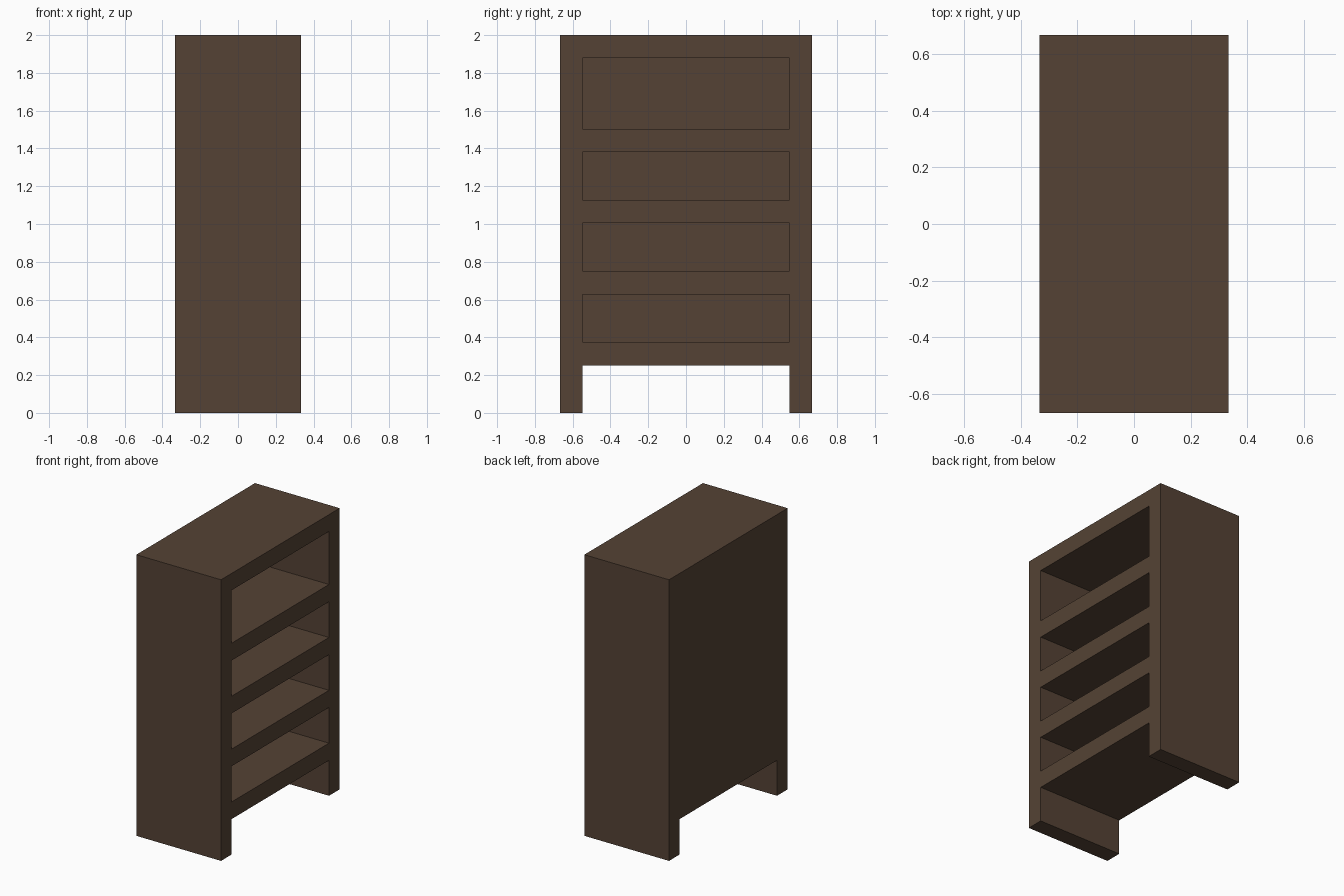
import bpy

if "Cube" in bpy.data.objects:
    bpy.data.objects.remove(bpy.data.objects["Cube"])

HX, HY, H = 1 / 3, 2 / 3, 2.0     # half depth, half width, height
T = 0.12                          # board thickness

wood = bpy.data.materials.new("dark_wood")
wood.diffuse_color = (0.09, 0.055, 0.035, 1)
wood.use_nodes = True
wood.node_tree.nodes["Principled BSDF"].inputs["Base Color"].default_value = wood.diffuse_color


def box(name, x0, x1, y0, y1, z0, z1):
    bpy.ops.mesh.primitive_cube_add(
        size=1, location=((x0 + x1) / 2, (y0 + y1) / 2, (z0 + z1) / 2))
    ob = bpy.context.object
    ob.name = name
    ob.scale = (x1 - x0, y1 - y0, z1 - z0)
    bpy.ops.object.transform_apply(location=True, rotation=False, scale=True)
    return ob


# Cabinet block
cabinet = box("bookcase", -HX, HX, -HY, HY, 0, H)
cabinet.data.materials.append(wood)

# Gap between the feet, running right through
cutters = [box("foot_gap_cutter", -HX - 0.2, HX + 0.2, -HY + T, HY - T, -0.2, 0.252)]

# Shelf bays open to +x, closed by the back panel
for z0, z1 in ((0.374, 0.628), (0.75, 1.004), (1.126, 1.38), (1.503, 1.88)):
    cutters.append(box("bay_cutter", -HX + T, HX + 0.2, -HY + T, HY - T, z0, z1))

# Carve the openings, then drop the cutters
bpy.context.view_layer.objects.active = cabinet
for c in cutters:
    c.hide_render = True
    mod = cabinet.modifiers.new("carve", "BOOLEAN")
    mod.operation = "DIFFERENCE"
    mod.solver = "EXACT"
    mod.object = c
    bpy.ops.object.modifier_apply(modifier=mod.name)
    bpy.data.objects.remove(c)
